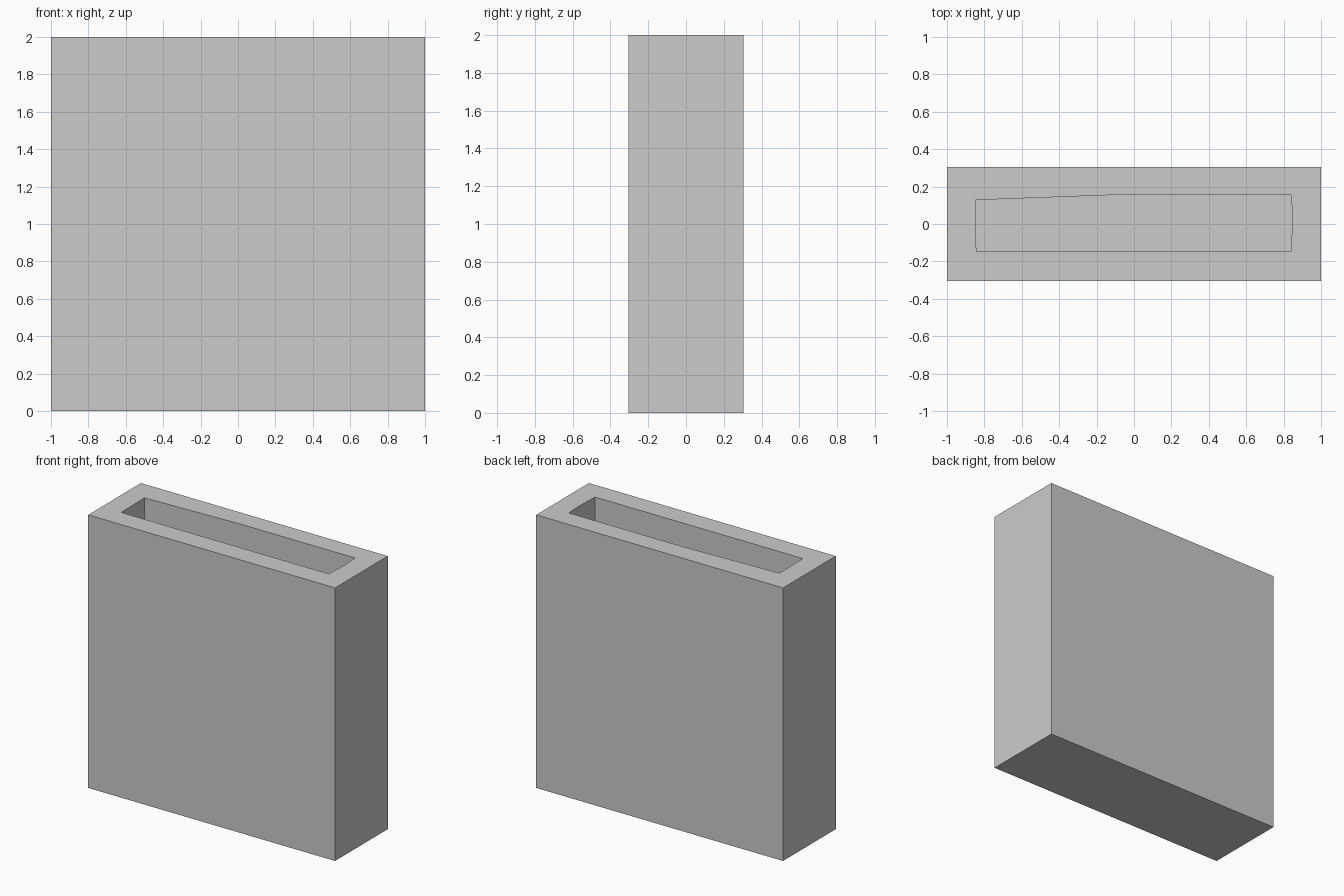
import bpy, bmesh

if "Cube" in bpy.data.objects:
    bpy.data.objects.remove(bpy.data.objects["Cube"])

HALF_X, HALF_Y, HEIGHT, FLOOR = 1.0, 0.305, 2.0, 0.13

outer = [(-HALF_X, -HALF_Y), (HALF_X, -HALF_Y), (HALF_X, HALF_Y), (-HALF_X, HALF_Y)]
# Slightly irregular opening, counter-clockwise
opening = [(-0.843, -0.148), (0.84, -0.148), (0.847, 0.04), (0.84, 0.156),
           (-0.085, 0.156), (-0.848, 0.128)]

bm = bmesh.new()


def ring(points, z):
    return [bm.verts.new((x, y, z)) for x, y in points]


def walls(low, high):
    n = len(low)
    for i in range(n):
        j = (i + 1) % n
        bm.faces.new((low[i], low[j], high[j], high[i]))


def loop_edges(verts):
    return [bm.edges.get((v, verts[(i + 1) % len(verts)])) for i, v in enumerate(verts)]


# Outer walls and underside
base, rim_out = ring(outer, 0), ring(outer, HEIGHT)
walls(base, rim_out)
bm.faces.new(base[::-1])

# Cavity walls and floor
floor, rim_in = ring(opening, FLOOR), ring(opening, HEIGHT)
walls(rim_in, floor)
bm.faces.new(floor)

# Flat rim between the outer edge and the opening
bmesh.ops.triangle_fill(bm, edges=loop_edges(rim_out) + loop_edges(rim_in),
                        use_beauty=True, normal=(0, 0, 1))
bmesh.ops.recalc_face_normals(bm, faces=bm.faces[:])

mesh = bpy.data.meshes.new("planter_box")
bm.to_mesh(mesh)
bm.free()
bpy.context.collection.objects.link(bpy.data.objects.new("planter_box", mesh))
